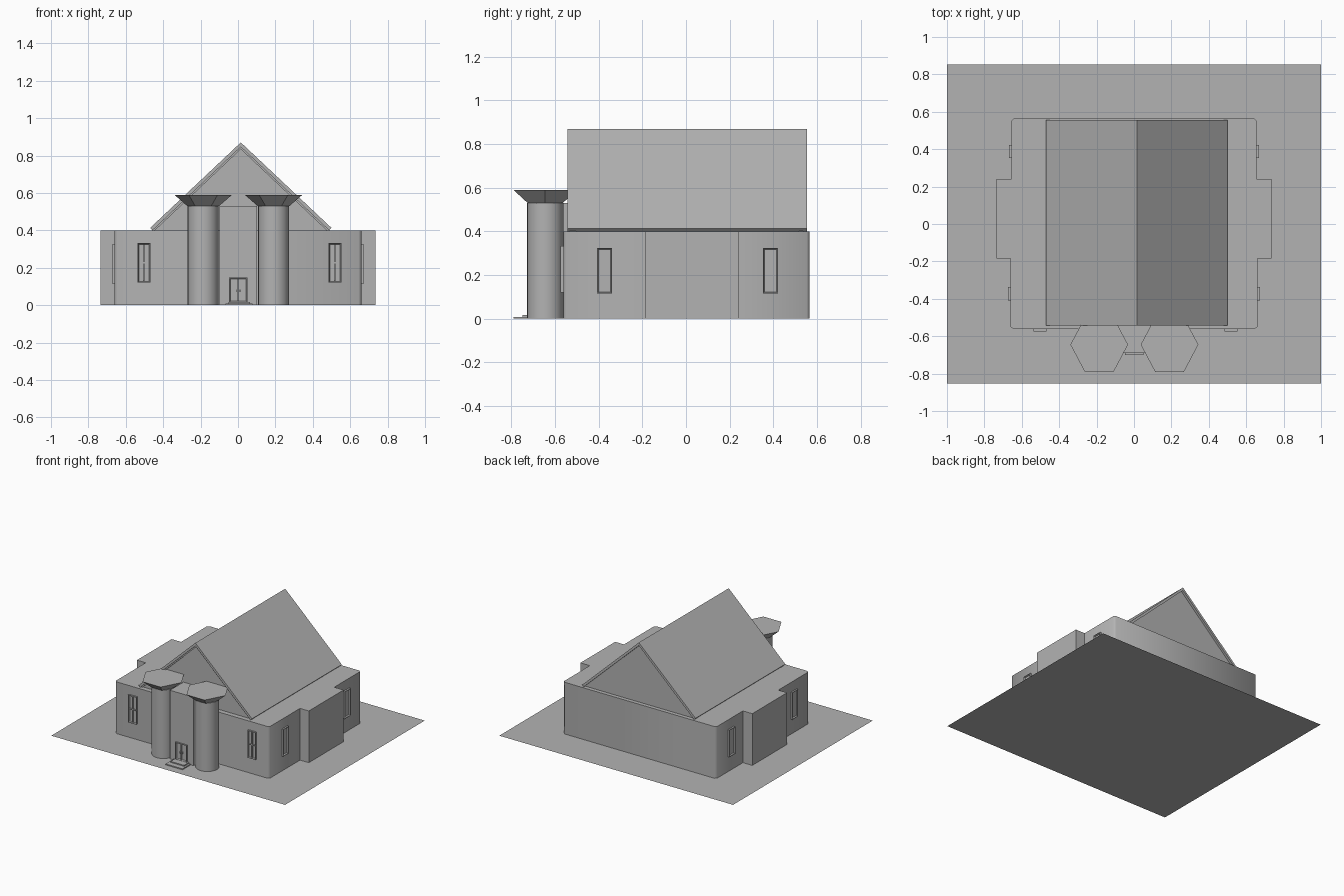
import bpy, bmesh, math
from mathutils import Matrix, Vector

if "Cube" in bpy.data.objects:
    bpy.data.objects.remove(bpy.data.objects["Cube"])

# One mid grey for the whole model
GREY = bpy.data.materials.new("mid_grey")
GREY.diffuse_color = (0.45, 0.45, 0.45, 1)
GREY.use_nodes = True
GREY.node_tree.nodes["Principled BSDF"].inputs["Base Color"].default_value = GREY.diffuse_color


def finish(name, bm, smooth=None):
    bmesh.ops.recalc_face_normals(bm, faces=bm.faces)
    me = bpy.data.meshes.new(name)
    bm.to_mesh(me)
    bm.free()
    me.materials.append(GREY)
    ob = bpy.data.objects.new(name, me)
    bpy.context.collection.objects.link(ob)
    if smooth:
        bpy.context.view_layer.objects.active = ob
        ob.select_set(True)
        bpy.ops.object.shade_smooth_by_angle(angle=math.radians(smooth))
        ob.select_set(False)
    return ob


def add_box(bm, x0, x1, y0, y1, z0, z1):
    m = Matrix.Translation(((x0 + x1) / 2, (y0 + y1) / 2, (z0 + z1) / 2))
    m = m @ Matrix.Diagonal((x1 - x0, y1 - y0, z1 - z0, 1))
    return bmesh.ops.create_cube(bm, size=1, matrix=m)["verts"]


def prism(name, pts, direction, smooth=None):
    """Extrude a closed 3D outline along a direction."""
    bm = bmesh.new()
    face = bm.faces.new([bm.verts.new(p) for p in pts])
    top = bmesh.ops.extrude_face_region(bm, geom=[face], use_keep_orig=True)
    bmesh.ops.translate(bm, vec=Vector(direction),
                        verts=[v for v in top["geom"] if isinstance(v, bmesh.types.BMVert)])
    return finish(name, bm, smooth)


# Ground sheet
bm = bmesh.new()
bmesh.ops.create_grid(bm, x_segments=1, y_segments=1, size=1,
                      matrix=Matrix.Diagonal((1, 0.853, 1, 1)))
finish("base_sheet", bm)

# Main walls: half outline mirrored, with softened corners and side bays
half = [(0.645, -0.562), (0.66, -0.55), (0.66, -0.185), (0.735, -0.185),
        (0.735, 0.24), (0.655, 0.24), (0.655, 0.553), (0.64, 0.567)]
outline = half + [(-x, y) for x, y in reversed(half)]
prism("main_walls", [(x, y, 0) for x, y in outline], (0, 0, 0.4), 60)

# Pitched roof: two slabs meeting at the ridge
RX = 0.015
prism("pitched_roof", [(-0.47, -0.543, 0.413), (RX, -0.543, 0.87), (0.5, -0.543, 0.413),
                       (0.487, -0.543, 0.4), (RX, -0.543, 0.846), (-0.457, -0.543, 0.4)],
      (0, 1.098, 0))

# Recessed gable walls, the front one with a thin trim
for name, y in (("front_gable", -0.525), ("back_gable", 0.517)):
    prism(name, [(-0.46, y, 0.4), (RX, y, 0.848), (0.49, y, 0.4)], (0, 0.02, 0))
prism("front_gable_trim", [(-0.46, -0.534, 0.4), (RX, -0.534, 0.848), (0.49, -0.534, 0.4),
                           (0.474, -0.534, 0.4), (RX, -0.534, 0.834), (-0.444, -0.534, 0.4)],
      (0, 0.009, 0))

# Entrance block standing just clear of the columns
bm = bmesh.new()
add_box(bm, -0.099, 0.102, -0.69, -0.5, 0, 0.53)
finish("entrance_block", bm)

# Round columns with flared hexagonal caps
for side, x in (("left", -0.186), ("right", 0.19)):
    bm = bmesh.new()
    bmesh.ops.create_cone(bm, cap_ends=True, segments=24, radius1=0.083, radius2=0.083,
                          depth=0.53, matrix=Matrix.Translation((x, -0.645, 0.265)))
    finish(side + "_column", bm, 35)
    bm = bmesh.new()
    bmesh.ops.create_cone(bm, cap_ends=True, segments=6, radius1=0.085, radius2=0.154, depth=0.06)
    # Corners of the hexagon point along x
    if max(v.co.x for v in bm.verts) < 0.15:
        bmesh.ops.rotate(bm, verts=bm.verts, matrix=Matrix.Rotation(math.pi / 6, 3, 'Z'))
    bmesh.ops.transform(bm, verts=bm.verts, matrix=Matrix.Translation((x, -0.645, 0.56))
                        @ Matrix.Diagonal((1, 1.09, 1, 1)))
    finish(side + "_column_cap", bm)


def framed_opening(name, w, z0, z1, depth, loc, turn, bars_x=(), bars_z=()):
    """Panel facing -y with a bevelled sunken pane and bars, turned into place."""
    bm = bmesh.new()
    h = w / 2
    add_box(bm, -h, h, -depth, 0.004, z0, z1)
    bm.faces.ensure_lookup_table()
    front = min(bm.faces, key=lambda f: f.calc_center_median().y)
    bmesh.ops.inset_region(bm, faces=[front], thickness=0.006)
    bmesh.ops.inset_region(bm, faces=[front], thickness=0.005, depth=-0.01)
    for x in bars_x:
        add_box(bm, x - 0.004, x + 0.004, -depth + 0.001, 0, z0 + 0.008, z1 - 0.008)
    for z in bars_z:
        add_box(bm, -h + 0.008, h - 0.008, -depth + 0.002, 0, z - 0.004, z + 0.004)
    bmesh.ops.transform(bm, verts=bm.verts,
                        matrix=Matrix.Translation(loc) @ Matrix.Rotation(turn, 4, 'Z'))
    finish(name, bm)


# Windows: two in front, two on each side
for side, x in (("left", -0.503), ("right", 0.518)):
    framed_opening("front_window_" + side, 0.07, 0.12, 0.333, 0.013,
                   (x, -0.561, 0), 0, (0,), (0.227,))
for side, s in (("left", -1), ("right", 1)):
    for pos, y, x in (("front", -0.373, 0.66), ("back", 0.387, 0.655)):
        framed_opening(f"{side}_window_{pos}", 0.07, 0.115, 0.325, 0.013,
                       (s * x, y, 0), s * math.pi / 2)

# Double door with handles
framed_opening("double_door", 0.098, 0.014, 0.147, 0.011, (0.002, -0.689, 0), 0, (0,))
bm = bmesh.new()
for s in (-1, 1):
    add_box(bm, 0.002 + s * 0.009 - 0.002, 0.002 + s * 0.009 + 0.002, -0.699, -0.688, 0.07, 0.085)
finish("door_handles", bm)

# Two low doorsteps
bm = bmesh.new()
add_box(bm, -0.066, 0.078, -0.79, -0.685, 0, 0.008)
add_box(bm, -0.052, 0.064, -0.75, -0.685, 0.008, 0.016)
finish("doorsteps", bm)
